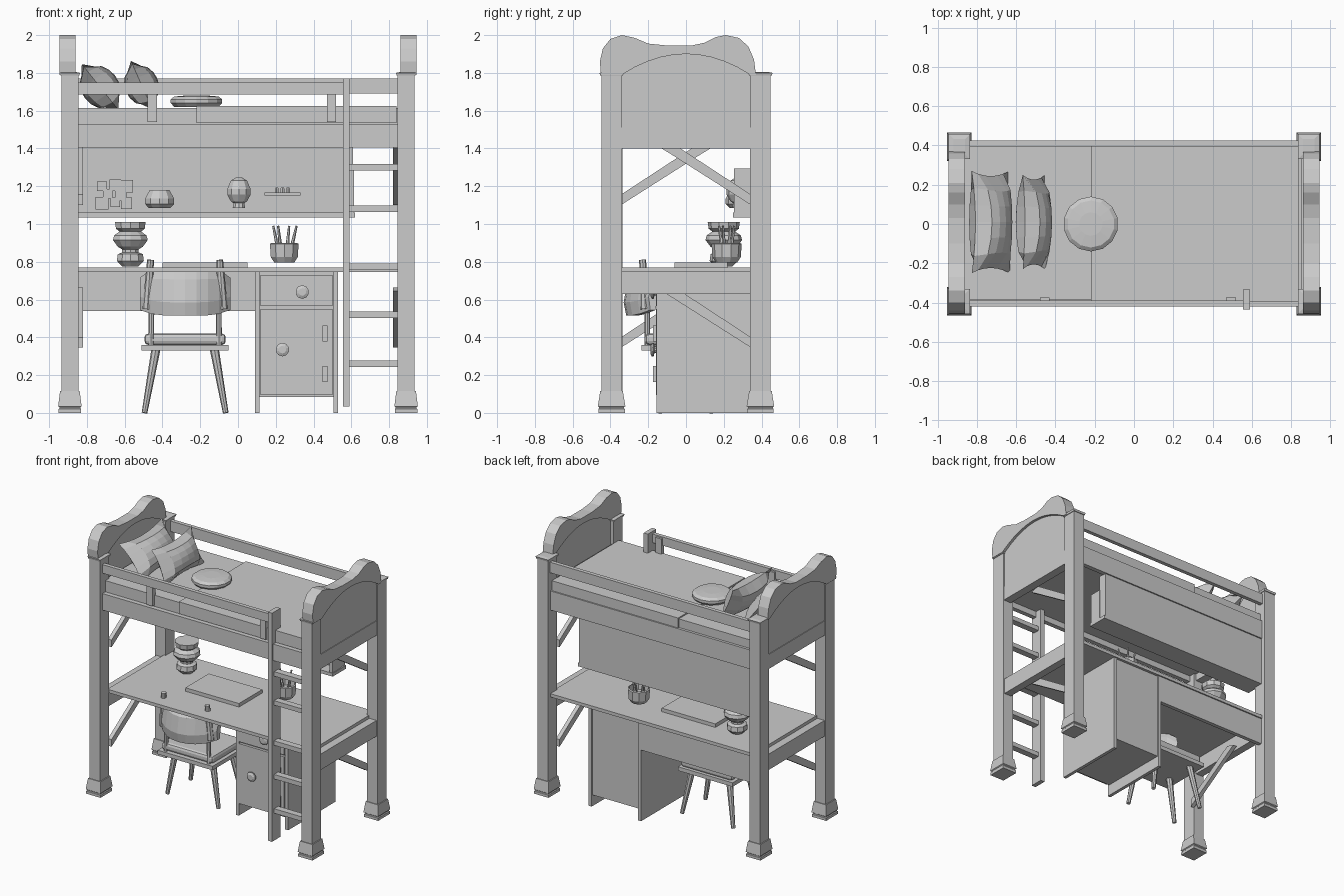
import bpy, bmesh, math
from mathutils import Vector

if "Cube" in bpy.data.objects:
    bpy.data.objects.remove(bpy.data.objects["Cube"])


def mesh_obj(name, verts, faces):
    bm = bmesh.new()
    vs = [bm.verts.new(v) for v in verts]
    for f in faces:
        bm.faces.new([vs[i] for i in f])
    bmesh.ops.remove_doubles(bm, verts=bm.verts, dist=1e-5)
    bmesh.ops.recalc_face_normals(bm, faces=bm.faces)
    me = bpy.data.meshes.new(name)
    bm.to_mesh(me)
    bm.free()
    ob = bpy.data.objects.new(name, me)
    bpy.context.collection.objects.link(ob)
    return ob


def loft(name, rings):
    n = len(rings[0])
    faces = [(k * n + i, k * n + (i + 1) % n, (k + 1) * n + (i + 1) % n, (k + 1) * n + i)
             for k in range(len(rings) - 1) for i in range(n)]
    faces += [tuple(range(n)), tuple(range((len(rings) - 1) * n, len(rings) * n))]
    return mesh_obj(name, [v for r in rings for v in r], faces)


def box(name, x0, x1, y0, y1, z0, z1):
    return loft(name, [[(x0, y0, z), (x1, y0, z), (x1, y1, z), (x0, y1, z)] for z in (z0, z1)])


def lathe(name, c, profile, n=10, axis='z'):
    rings = []
    for r, h in profile:
        ring = []
        for i in range(n):
            a = 2 * math.pi * (i + .5) / n
            p = (r * math.cos(a), r * math.sin(a), h) if axis == 'z' else (r * math.cos(a), h, r * math.sin(a))
            ring.append(Vector(c) + Vector(p))
        rings.append(ring)
    return loft(name, rings)


def rod(name, a, b, r0, r1=None, n=8):
    a, b = Vector(a), Vector(b)
    d = (b - a).normalized()
    u = d.orthogonal().normalized()
    w = d.cross(u)
    ang = [2 * math.pi * i / n for i in range(n)]
    return loft(name, [[p + r * (math.cos(t) * u + math.sin(t) * w) for t in ang]
                       for p, r in ((a, r0), (b, r1 or r0))])


def prism_x(name, x0, x1, pts):
    return loft(name, [[(x, y, z) for y, z in pts] for x in (x0, x1)])


def pillow(name, c, axis, half_w, half_y, half_t, n=6):
    a = Vector((axis[0], 0, axis[1])).normalized()
    nrm = Vector((a.z, 0, -a.x))
    verts, faces = [], []
    for side in (1, -1):
        base = len(verts)
        for i in range(n + 1):
            for j in range(n + 1):
                u, v = 2 * i / n - 1, 2 * j / n - 1
                t = half_t * ((1 - u * u) * (1 - v * v)) ** .5
                verts.append(Vector(c) + a * half_w * u * (1 - .2 * (1 - v * v))
                             + Vector((0, half_y * v * (1 - .1 * (1 - u * u)), 0)) + nrm * t * side)
        for i in range(n):
            for j in range(n):
                k = base + i * (n + 1) + j
                faces.append((k, k + 1, k + n + 2, k + n + 1))
    return mesh_obj(name, verts, faces)


# posts, feet and caps
for sx in (-1, 1):
    for sy in (-1, 1):
        cx, cy = sx * .89, sy * .394

        def sq(hx, hy, z):
            return [(cx + i * hx, cy + j * hy, z) for i, j in ((-1, -1), (1, -1), (1, 1), (-1, 1))]
        loft("post", [sq(.045, .054, .05), sq(.045, .054, 1.79)])
        loft("post_cap", [sq(.05, .06, 1.785), sq(.054, .064, 1.80), sq(.03, .04, 1.805)])
        loft("post_foot", [sq(.06, .07, 0), sq(.06, .07, .02), sq(.055, .066, .025), sq(.055, .066, .03),
                           sq(.062, .073, .035), sq(.052, .06, .115)])

# head and foot boards
inner = [(.34 - .068 * i, 1.79 + .11 * (1 - ((i - 5) / 5) ** 2)) for i in range(11)]
outer = [(-.45, 1.79), (-.456, 1.86), (-.44, 1.93), (-.40, 1.98), (-.34, 2.0), (-.27, 1.985), (-.2, 1.955),
         (-.1, 1.945), (.03, 1.945), (.1, 1.96), (.16, 1.99), (.21, 2.0), (.28, 1.985), (.33, 1.94),
         (.36, 1.87), (.37, 1.79)]
for s, nm in ((-1, "head"), (1, "foot")):
    prism_x(nm + "board_crest", s * .86, s * .945, outer + inner)
    prism_x(nm + "board_panel", s * .87, s * .925, [(-.345, 1.5), (.345, 1.5)] + inner)
    box(nm + "_rail", s * .865, s * .93, -.35, .35, 1.4, 1.51)
    box(nm + "_desk_rail", s * .865, s * .925, -.35, .35, .63, .75)
    # diagonal braces, mirrored end to end
    for z in (1.1, .345):
        zt = z + .29
        prism_x(nm + "_brace", s * .82, s * .85,
                [(s * .345, z), (s * .345, z + .055), (s * -.06, zt + .03), (s * -.13, zt + .01), (s * -.08, zt - .02)])

# bed frame, mattress and guard rails
box("front_bed_rail", -.86, .86, -.42, -.385, 1.405, 1.53)
box("back_bed_rail", -.86, .86, .385, .42, 1.405, 1.55)
box("bed_base", -.86, .86, -.39, .39, 1.45, 1.53)
box("mattress", -.86, .855, -.385, .40, 1.53, 1.615)
box("blanket", -.22, .84, -.395, .41, 1.535, 1.625)
box("back_guard_rail", -.86, .86, .395, .425, 1.69, 1.77)
box("front_guard_rail", -.86, .57, -.42, -.39, 1.685, 1.75)
for x in (-.455, .495):
    box("guard_bracket", x - .025, x + .025, -.41, -.375, 1.54, 1.74)

# ladder
box("ladder_stile", .555, .59, -.435, -.335, .035, 1.77)
for z in (.26, .52, .775, 1.08, 1.3):
    box("ladder_rung", .58, .86, -.41, -.36, z - .017, z + .017)

# pillows and round cushion
pillow("back_pillow", (-.73, .01, 1.725), (-.6, .75), .155, .26, .10)
pillow("front_pillow", (-.51, .01, 1.735), (-.4, .9), .14, .24, .09)
lathe("round_cushion", (-.22, 0, 1.62), [(.12, 0), (.14, .02), (.14, .04), (.12, .055), (.06, .06)], 14)

# back panel with shelf
box("back_panel", -.86, .61, .345, .41, 1.04, 1.41)
box("shelf", -.86, .62, .25, .41, 1.035, 1.06)
box("shelf_end", .59, .615, .255, .35, 1.05, 1.295)
for i, (x, z) in enumerate(((-.72, 1.2), (-.65, 1.205), (-.59, 1.2), (-.69, 1.16), (-.62, 1.155),
                            (-.72, 1.11), (-.65, 1.115), (-.59, 1.11))):
    d = .026 + .004 * (i % 3)
    box("picture_card", x - d, x + d, .33 - .003 * (i % 3), .346, z - d, z + d)
lathe("shelf_bowl", (-.415, .29, 1.085), [(.06, 0), (.08, .02), (.08, .05), (.055, .095), (.04, .095), (.04, .06)])
lathe("globe", (.005, .28, 1.085), [(.035, 0), (.03, .025), (.045, .035), (.065, .07), (.065, .1),
                                    (.045, .145), (.015, .162)])
box("peg_shelf", .14, .33, .27, .35, 1.152, 1.168)
for x in (.205, .235, .265):
    lathe("peg_shelf_trinket", (x, .3, 1.168), [(.012, 0), (.012, .02), (.008, .025)], 6)

# desk
box("desk_top", -.86, .86, -.34, .42, .745, .77)
box("desk_back_panel", -.86, .1, .38, .41, .54, .75)
box("desk_mat", -.4, .05, -.06, .22, .768, .797)
lathe("lamp", (-.57, .2, .775), [(.045, 0), (.075, .03), (.07, .065), (.045, .075), (.045, .09), (.07, .105),
                                 (.097, .14), (.09, .165), (.06, .185), (.08, .2), (.085, .235), (.06, .235)])
lathe("pencil_pot", (.245, .215, .795), [(.055, 0), (.075, .03), (.08, .1), (.07, .105), (.065, .06)])
for dx, dy in ((-.045, .01), (-.025, -.02), (.02, .02), (.05, -.01)):
    rod("pencil", (.245 + dx * .6, .215 + dy, .84), (.245 + dx * 1.3, .215 + dy * 2, .99), .012, .006, 6)

# cabinet
box("cabinet_body", .1, .52, -.14, .40, .085, .745)
for x in (.09, .505):
    box("cabinet_side", x, x + .025, -.155, .41, 0, .745)
box("drawer_front", .12, .5, -.16, -.13, .565, .73)
box("cabinet_door", .12, .5, -.16, -.13, .095, .55)
for x, z in ((.34, .64), (.235, .335)):
    lathe("knob", (x, -.155, z), [(.018, 0), (.018, -.012), (.036, -.016), (.036, -.026), (.02, -.034)], 10, 'y')
for z in (.42, .205):
    box("hinge", .447, .475, -.175, -.155, z - .042, z + .042)

# chair
cx = -.28
box("seat_frame", cx - .23, cx + .23, -.235, .17, .33, .36)
b = box("seat_cushion", cx - .215, cx + .215, -.215, .16, .36, .42)
m = b.modifiers.new("soft", 'BEVEL')
m.width, m.segments = .02, 2
for s in (-1, 1):
    rod("chair_leg", (cx + s * .155, -.125, .335), (cx + s * .215, -.14, 0), .024, .015)
    rod("chair_leg", (cx + s * .155, .1, .335), (cx + s * .215, .14, 0), .024, .015)
    rod("chair_upright", (cx + s * .18, -.205, .34), (cx + s * .178, -.205, .56), .015)
    rod("chair_upright_top", (cx + s * .2, -.215, .55), (cx + s * .183, -.23, .81), .027, .018)
# curved backrest as a closed loft across its width
rings = []
for i in range(9):
    t = i / 4 - 1
    x, y = cx + .24 * t, -.295 + .12 * t * t
    zb, zt = .515 + .03 * t ** 4, .775 - .02 * (1 - t * t) - .06 * t ** 8
    h = .035 - .012 * t * t
    rings.append([(x, y - h * .6, zb), (x, y - h, zb + .07), (x, y + .02 - h, zt - .05), (x, y + .03, zt),
                  (x, y + .02 + h, zt - .05), (x, y + h, zb + .07), (x, y + h * .6, zb)])
loft("backrest", rings)
